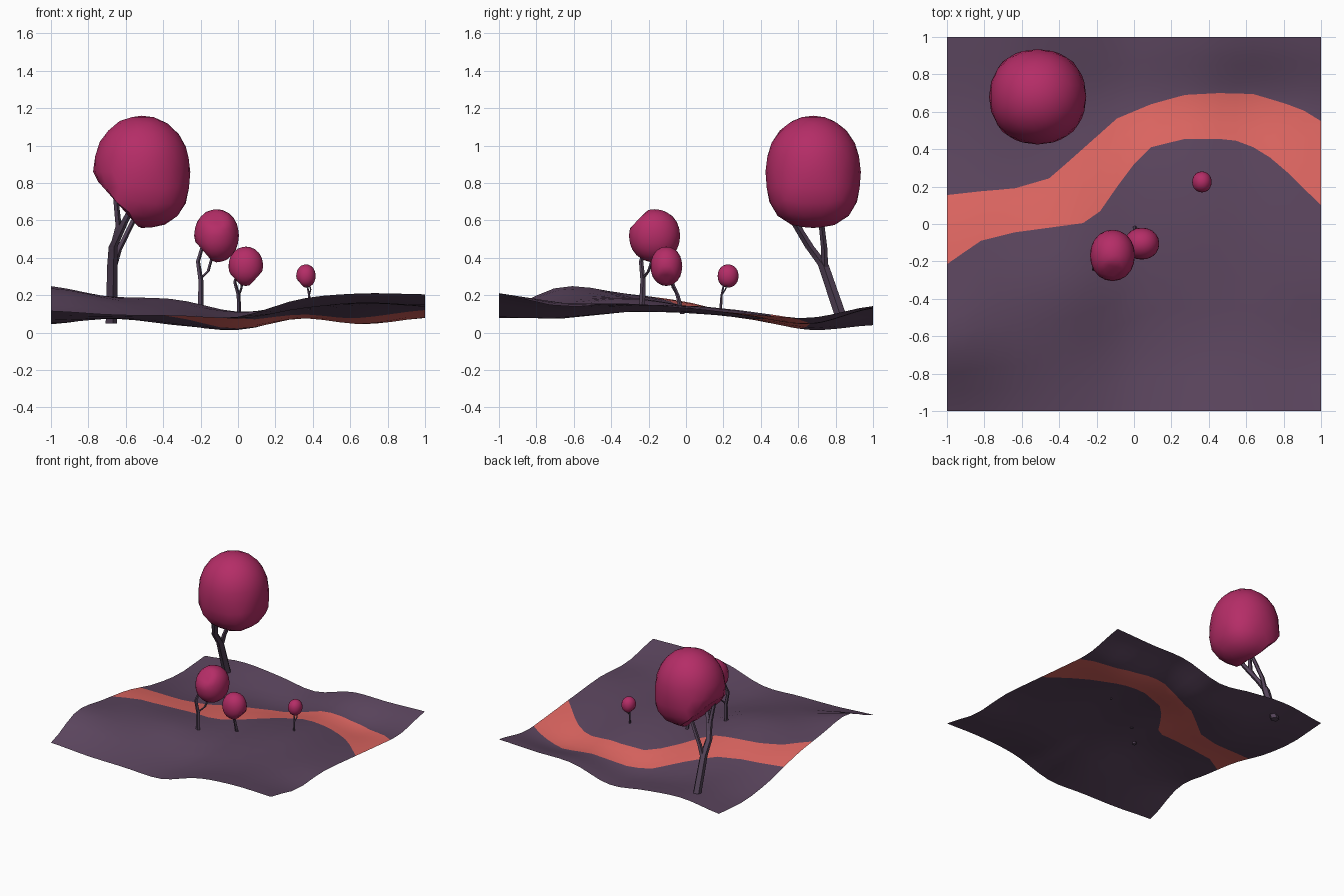
import bpy, bmesh, math
from mathutils import Vector

if "Cube" in bpy.data.objects:
    bpy.data.objects.remove(bpy.data.objects["Cube"])


def material(name, rgb):
    m = bpy.data.materials.new(name)
    m.diffuse_color = (*rgb, 1)
    m.use_nodes = True
    m.node_tree.nodes["Principled BSDF"].inputs["Base Color"].default_value = m.diffuse_color
    return m


PURPLE = material("ground purple", (0.107, 0.061, 0.114))
CORAL = material("path coral", (0.76, 0.138, 0.125))
BARK = material("bark purple", (0.090, 0.058, 0.100))
MAGENTA = material("leaf magenta", (0.460, 0.026, 0.135))


def finish(bm, name, mats, angle):
    bmesh.ops.recalc_face_normals(bm, faces=bm.faces)
    me = bpy.data.meshes.new(name)
    bm.to_mesh(me)
    bm.free()
    ob = bpy.data.objects.new(name, me)
    bpy.context.collection.objects.link(ob)
    for m in mats:
        me.materials.append(m)
    bpy.ops.object.select_all(action='DESELECT')
    ob.select_set(True)
    bpy.context.view_layer.objects.active = ob
    bpy.ops.object.shade_smooth_by_angle(angle=math.radians(angle))
    return ob


# Coarse hill heights: rows run front to back, columns left to right
HILLS = [
    (.115, .095, .09, .085, .18, .21, .205),
    (.245, .175, .13, .075, .13, .16, .14),
    (.21, .19, .18, .11, .14, .155, .155),
    (.165, .145, .14, .105, .145, .135, .13),
    (.085, .085, .085, .075, .115, .09, .10),
    (.045, .075, .04, .015, .075, .045, .08),
    (.065, .105, .08, .04, .125, .13, .142)]


def spline(vals, t):
    """Smooth curve through evenly spaced values, t in -1..1"""
    f = (t + 1) / 2 * (len(vals) - 1)
    i = min(int(f), len(vals) - 2)
    f -= i
    a, b, c, d = (vals[max(0, min(len(vals) - 1, i + k))] for k in (-1, 0, 1, 2))
    return b + .5 * f * (c - a + f * (2*a - 5*b + 4*c - d + f * (3*(b - c) + d - a)))


def height(x, y):
    return max(0, spline([spline(row, x) for row in HILLS], y))


def along(pts, x):
    for (x0, y0), (x1, y1) in zip(pts, pts[1:]):
        if x <= x1:
            return y0 + (y1 - y0) * (x - x0) / (x1 - x0)
    return pts[-1][1]


# Terrain: rows follow the two path edges
FAR = [(-1, .155), (-.82, .175), (-.64, .19), (-.45, .245), (-.09, .565), (.09, .64),
       (.27, .69), (.45, .70), (.64, .695), (.82, .64), (.87, .63), (1, .55)]
NEAR = [(-1, -.215), (-.82, -.09), (-.64, -.045), (-.27, .005), (-.15, .09), (-.09, .2),
        (0, .32), (.09, .41), (.27, .455), (.52, .455), (.64, .41), (.76, .335), (1, .1)]
BELOW, PATH, ABOVE = 8, 3, 6
bm = bmesh.new()
cols = []
for i in range(23):
    x = -1 + i / 11
    n, f = along(NEAR, x), along(FAR, x)
    ys = [-1 + (n + 1) * k / BELOW for k in range(BELOW)]
    ys += [n + (f - n) * k / PATH for k in range(PATH)]
    ys += [f + (1 - f) * k / ABOVE for k in range(ABOVE + 1)]
    cols.append([bm.verts.new((x, y, height(x, y))) for y in ys])
for a, b in zip(cols, cols[1:]):
    for k in range(len(a) - 1):
        face = bm.faces.new((a[k], b[k], b[k + 1], a[k + 1]))
        face.material_index = int(BELOW <= k < BELOW + PATH)
finish(bm, "terrain", [PURPLE, CORAL], 60)


# Trunks: tapered five-sided limbs
def limb(bm, pts, r0, r1, sides=5):
    rings = []
    for i, p in enumerate(pts):
        r = r0 + (r1 - r0) * i / (len(pts) - 1)
        rings.append([bm.verts.new((p[0] + r * math.cos(math.tau * k / sides),
                                    p[1] + r * math.sin(math.tau * k / sides), p[2]))
                      for k in range(sides)])
    for a, b in zip(rings, rings[1:]):
        for k in range(sides):
            j = (k + 1) % sides
            bm.faces.new((a[k], a[j], b[j], b[k]))
    bm.faces.new(rings[0][::-1])
    bm.faces.new(rings[-1])


# Crowns: rounded blobs with a boxier underside, chopped by flat planes
def crown(name, centre, radii, low_power, chops):
    bm = bmesh.new()
    bmesh.ops.create_icosphere(bm, subdivisions=3, radius=1)
    for v in bm.verts:
        n = 2.1 if v.co.z > 0 else 2.1 + (low_power - 2.1) * min(1, -2 * v.co.z)
        p = v.co / sum(abs(c) ** n for c in v.co) ** (1 / n)
        for direction, limit in chops:
            d = Vector(direction).normalized()
            p = p - d * max(0, p.dot(d) - limit)
        v.co = [c + r * q for c, r, q in zip(centre, radii, p)]
    finish(bm, name, [MAGENTA], 40)


LOWER_LEFT, LOWER_RIGHT, UPPER_FRONT = (-.7, 0, -.72), (.7, 0, -.7), (0, -.7, .7)

# name, crown centre, radii, underside boxiness, chops, trunk radius, limbs (trunk first)
TREES = [
    ("large", (-.515, .68, .86), (.26, .255, .30), 2.6, [(LOWER_LEFT, .75)], .034, [
        [(-.68, .84, .05), (-.675, .735, .36), (-.67, .66, .46), (-.61, .58, .59), (-.55, .53, .70)],
        [(-.67, .66, .45), (-.64, .60, .57), (-.655, .57, .72)],
        [(-.67, .74, .34), (-.64, .74, .44), (-.55, .72, .62)]]),
    ("medium", (-.115, -.168, .518), (.12, .137, .142), 2.1,
     [(LOWER_LEFT, .82), (UPPER_FRONT, .88)], .017, [
        [(-.2, -.235, .13), (-.2, -.23, .28), (-.215, -.24, .38), (-.18, -.21, .50)],
        [(-.2, -.23, .29), (-.16, -.2, .33), (-.135, -.17, .42)]]),
    ("small", (.042, -.105, .355), (.093, .085, .105), 2.1,
     [(LOWER_LEFT, .9), (LOWER_RIGHT, .85)], .013, [
        [(.005, -.02, .10), (.002, -.045, .20), (-.018, -.075, .27), (.0, -.09, .33)],
        [(.003, -.045, .20), (.018, -.07, .24), (.025, -.085, .30)]]),
    ("tiny", (.363, .225, .303), (.052, .056, .062), 2.1, [(LOWER_LEFT, .85)], .008, [
        [(.38, .185, .12), (.38, .19, .20), (.365, .205, .27)],
        [(.38, .19, .20), (.388, .21, .23), (.38, .225, .27)]]),
]
for name, centre, radii, low_power, chops, r, limbs in TREES:
    bm = bmesh.new()
    for k, pts in enumerate(limbs):
        limb(bm, pts, r * (1 if k == 0 else .6), r * (.55 if k == 0 else .45))
    finish(bm, name + "_tree_trunk", [BARK], 30)
    crown(name + "_tree_crown", centre, radii, low_power, chops)
